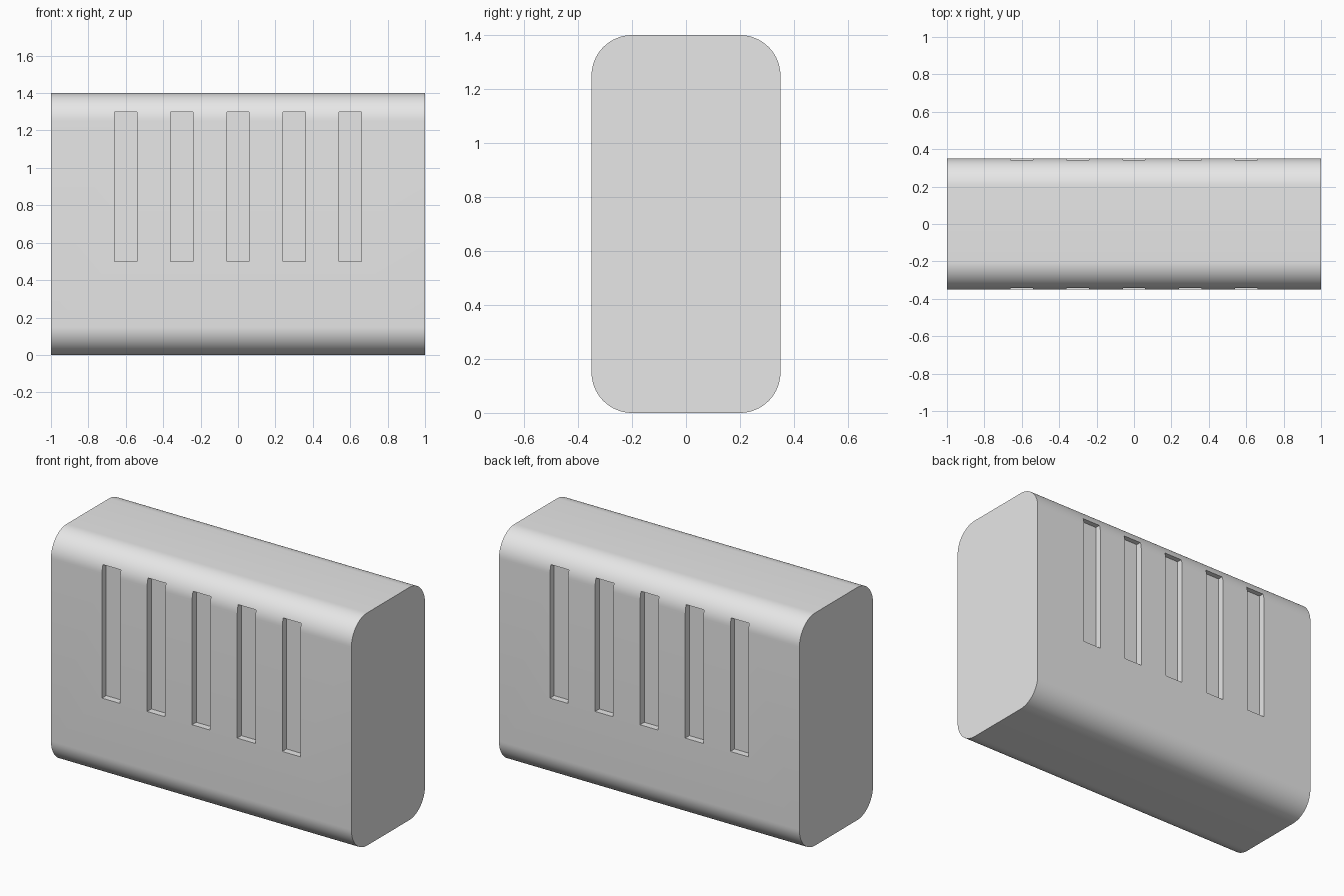
import bpy
import bmesh
import math

cube = bpy.data.objects.get("Cube")
if cube:
    bpy.data.objects.remove(cube, do_unlink=True)

LENGTH, DEPTH, HEIGHT, RADIUS = 2.0, 0.7, 1.4, 0.15
SLOT_WIDTH, SLOT_DEPTH, SLOT_BOTTOM, SLOT_TOP = 0.12, 0.04, 0.5, 1.3

grey = bpy.data.materials.new("light_grey")
grey.use_nodes = True
grey.diffuse_color = (0.8, 0.8, 0.8, 1)
grey.node_tree.nodes["Principled BSDF"].inputs["Base Color"].default_value = (0.8, 0.8, 0.8, 1)


def add_box(bm, centre, size):
    verts = bmesh.ops.create_cube(bm, size=1)["verts"]
    bmesh.ops.scale(bm, vec=size, verts=verts)
    bmesh.ops.translate(bm, vec=centre, verts=verts)


def make_object(name, bm):
    mesh = bpy.data.meshes.new(name)
    bm.to_mesh(mesh)
    bm.free()
    mesh.materials.append(grey)
    obj = bpy.data.objects.new(name, mesh)
    bpy.context.collection.objects.link(obj)
    return obj


# Body: a block rounded along its four long edges
bm = bmesh.new()
add_box(bm, (0, 0, HEIGHT / 2), (LENGTH, DEPTH, HEIGHT))
long_edges = [e for e in bm.edges if abs(e.verts[0].co.x - e.verts[1].co.x) > 1]
bmesh.ops.bevel(bm, geom=long_edges, offset=RADIUS, offset_type='OFFSET',
                segments=16, profile=0.5, affect='EDGES')
body = make_object("slotted_body", bm)

# Cutters: five upright slots, on the front and the back
bm = bmesh.new()
for side in (-1, 1):
    for i in range(-2, 3):
        add_box(bm, (i * 0.3, side * DEPTH / 2, (SLOT_BOTTOM + SLOT_TOP) / 2),
                (SLOT_WIDTH, SLOT_DEPTH * 2, SLOT_TOP - SLOT_BOTTOM))
cutter = make_object("slot_cutter", bm)

# Cut the slots, then remove the cutter
cut = body.modifiers.new("slots", 'BOOLEAN')
cut.operation = 'DIFFERENCE'
cut.solver = 'EXACT'
cut.object = cutter
bpy.ops.object.select_all(action='DESELECT')
body.select_set(True)
bpy.context.view_layer.objects.active = body
bpy.ops.object.modifier_apply(modifier=cut.name)
bpy.data.objects.remove(cutter, do_unlink=True)

# Smooth corners with crisp slot and end edges
bpy.ops.object.shade_smooth_by_angle(angle=math.radians(30))
